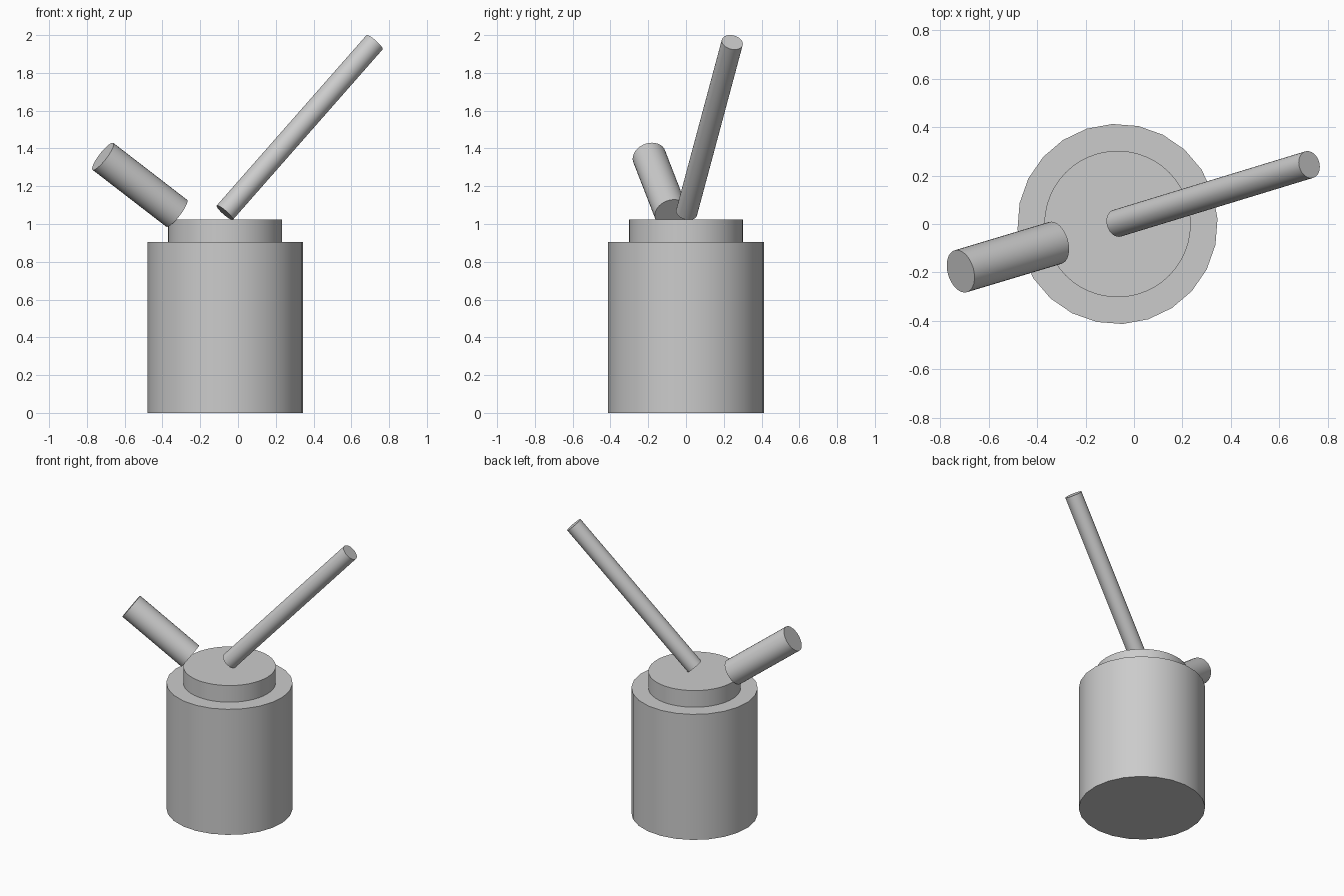
import bpy
import math
from mathutils import Vector

cube = bpy.data.objects.get("Cube")
if cube:
    bpy.data.objects.remove(cube, do_unlink=True)

GREY = (0.6, 0.6, 0.6, 1.0)
grey = bpy.data.materials.new("plain grey")
grey.use_nodes = True
grey.diffuse_color = GREY
grey.node_tree.nodes["Principled BSDF"].inputs["Base Color"].default_value = GREY


def rod(name, start, end, radius, sides, turn=0.0):
    """Closed cylinder running from start to end."""
    start, end = Vector(start), Vector(end)
    axis = end - start
    bpy.ops.mesh.primitive_cylinder_add(
        vertices=sides, radius=radius, depth=axis.length, location=(start + end) / 2)
    obj = bpy.context.object
    obj.name = name
    if axis.x or axis.y:
        obj.rotation_euler = axis.to_track_quat("Z", "Y").to_euler()
    else:
        obj.rotation_euler.z = turn
    obj.data.materials.append(grey)
    bpy.ops.object.shade_smooth_by_angle(angle=math.radians(30))
    return obj


# Upright drum and the raised disc on top of it
CX = -0.068
rod("body", (CX, 0, 0), (CX, 0, 0.905), 0.413, 24, math.radians(3))
rod("top_disc", (CX, 0, 0.905), (CX, 0, 1.025), 0.302, 48)

# Long thin rod leaning up to the left, short thick one to the right
rod("long_rod", (-0.07, 0.003, 1.06), (0.723, 0.245, 1.962), 0.057, 32)
rod("short_rod", (-0.325, -0.078, 1.057), (-0.715, -0.195, 1.358), 0.09, 32)
